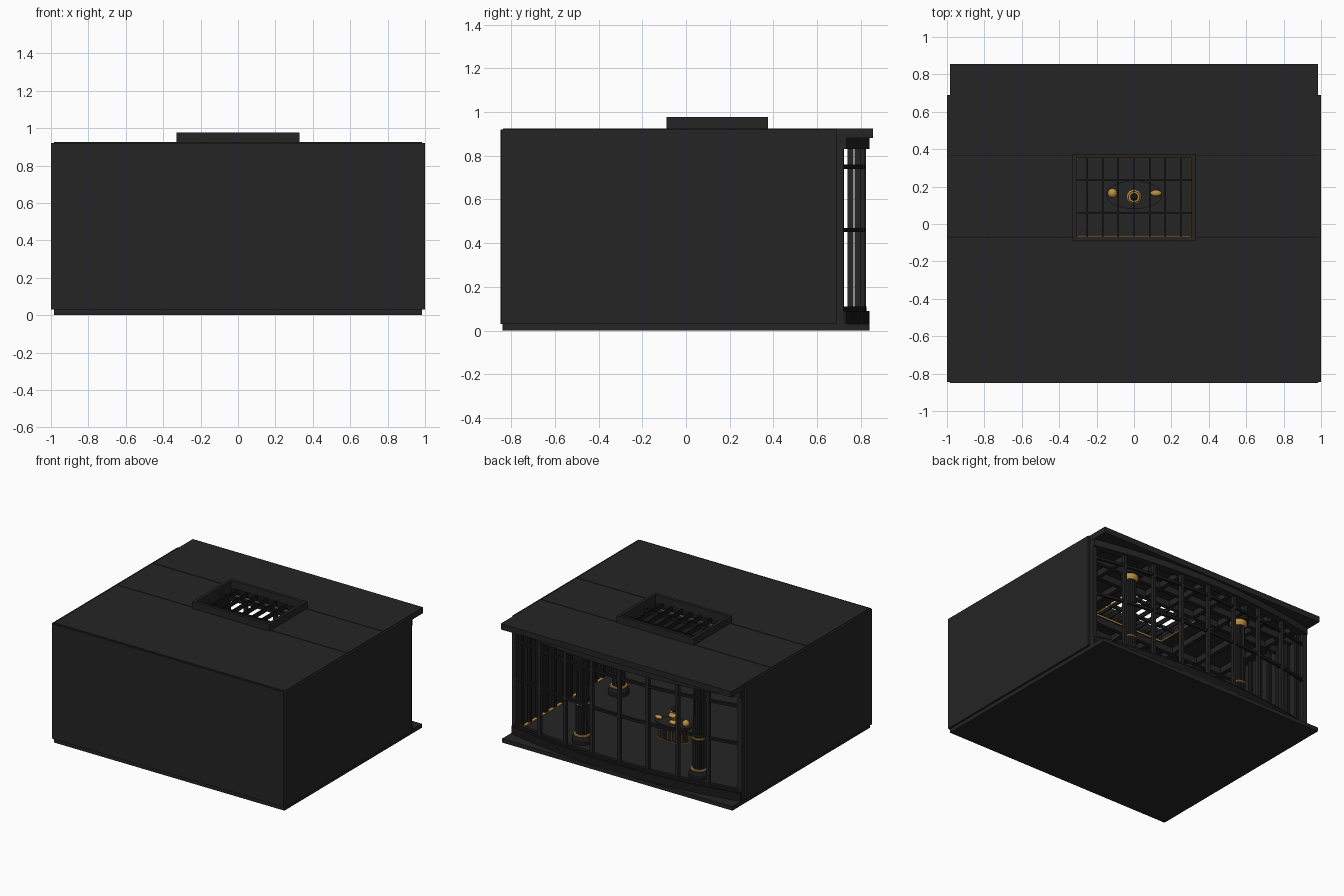
import bpy, bmesh, math
from mathutils import Matrix

old = bpy.data.objects.get("Cube")
if old:
    bpy.data.objects.remove(old, do_unlink=True)


def material(name, rgb):
    m = bpy.data.materials.new(name)
    m.use_nodes = True
    m.diffuse_color = (*rgb, 1)
    m.node_tree.nodes["Principled BSDF"].inputs["Base Color"].default_value = (*rgb, 1)
    return m


CHARCOAL = material("charcoal", (0.018, 0.018, 0.018))
BLACK = material("soft_black", (0.010, 0.010, 0.010))
GOLD = material("gold", (0.52, 0.28, 0.06))


def finish(name, bm, mat, smooth=False):
    bmesh.ops.recalc_face_normals(bm, faces=bm.faces)
    me = bpy.data.meshes.new(name)
    bm.to_mesh(me)
    bm.free()
    me.materials.append(mat)
    ob = bpy.data.objects.new(name, me)
    bpy.context.collection.objects.link(ob)
    if smooth:
        bpy.ops.object.select_all(action='DESELECT')
        ob.select_set(True)
        bpy.context.view_layer.objects.active = ob
        bpy.ops.object.shade_smooth_by_angle()
    return ob


def boxes(name, mat, *spans):
    """Each span is x0, x1, y0, y1, z0, z1."""
    bm = bmesh.new()
    for x0, x1, y0, y1, z0, z1 in spans:
        m = Matrix.Translation(((x0 + x1) / 2, (y0 + y1) / 2, (z0 + z1) / 2))
        m = m @ Matrix.Diagonal((x1 - x0, y1 - y0, z1 - z0, 1))
        bmesh.ops.create_cube(bm, size=1, matrix=m)
    return finish(name, bm, mat)


def lathe(name, mat, profile, centre, scale=(1, 1), sides=32, flute=0):
    """Turn radius/height pairs into a closed solid; flute dents every other side."""
    bm = bmesh.new()
    rings = []
    for r, z in profile:
        ring = []
        for i in range(sides):
            a = math.tau * i / sides
            q = r * (1 - flute * (i % 2))
            ring.append(bm.verts.new((centre[0] + q * math.cos(a) * scale[0],
                                      centre[1] + q * math.sin(a) * scale[1], z)))
        rings.append(ring)
    for a, b in zip(rings, rings[1:]):
        for i in range(sides):
            j = (i + 1) % sides
            bm.faces.new((a[i], a[j], b[j], b[i]))
    bm.faces.new(rings[0])
    bm.faces.new(rings[-1])
    return finish(name, bm, mat, smooth=not flute)


def ball(name, mat, centre, radii):
    bm = bmesh.new()
    m = Matrix.Translation(centre) @ Matrix.Diagonal((*radii, 1))
    bmesh.ops.create_uvsphere(bm, u_segments=20, v_segments=12, radius=1, matrix=m)
    return finish(name, bm, mat, smooth=True)


def bow(x):
    return 0.70 + 0.11 * (1 - x * x)


def bowed_band(name, mat, inner, outer, z0, z1, half=0.98, steps=32):
    """Rectangular section swept along the bowed back."""
    bm = bmesh.new()
    sections = []
    for i in range(steps + 1):
        x = half * (2 * i / steps - 1)
        y = bow(x)
        sections.append([bm.verts.new((x, y + o, z)) for o, z in
                         ((inner, z0), (outer, z0), (outer, z1), (inner, z1))])
    for a, b in zip(sections, sections[1:]):
        for i in range(4):
            j = (i + 1) % 4
            bm.faces.new((a[i], a[j], b[j], b[i]))
    bm.faces.new(sections[0])
    bm.faces.new(sections[-1])
    return finish(name, bm, mat)


# Shell
boxes("floor_slab", CHARCOAL, (-0.985, 0.985, -0.84, 0.84, 0, 0.03))
boxes("front_wall", CHARCOAL, (-0.985, 0.985, -0.85, -0.835, 0.03, 0.92))
for side, s in (("left", 1), ("right", -1)):
    xs = sorted((s * 0.985, s))
    boxes(side + "_wall", CHARCOAL, (*xs, -0.845, 0.69, 0.03, 0.92))
    # Slats and picture rail on the inner side of each wall
    inner = sorted((s * 0.965, s * 0.985))
    boxes(side + "_wall_slats", BLACK,
          *[(*inner, -0.7 + 0.1 * i, -0.67 + 0.1 * i, 0.03, 0.88) for i in range(14)])
    boxes(side + "_wall_gold_skirting", GOLD,
          (*sorted((s * 0.962, s * 0.985)), -0.83, 0.66, 0.034, 0.04))

# Roof slabs around the skylight opening, with narrow shadow seams
boxes("roof_front", CHARCOAL, (-0.985, 0.985, -0.838, -0.074, 0.88, 0.925))
boxes("roof_back", CHARCOAL, (-0.985, 0.985, 0.369, 0.855, 0.88, 0.925))
boxes("roof_sides", CHARCOAL, (-0.985, -0.31, -0.068, 0.363, 0.88, 0.925),
      (0.31, 0.985, -0.068, 0.363, 0.88, 0.925))
boxes("roof_seams", BLACK, (-0.985, 0.985, -0.074, -0.068, 0.88, 0.922),
      (-0.985, 0.985, 0.363, 0.369, 0.88, 0.922))

# Skylight curb, gold lining and glazing bars
boxes("skylight_curb", CHARCOAL,
      (-0.33, 0.33, -0.09, -0.068, 0.92, 0.978), (-0.33, 0.33, 0.353, 0.375, 0.92, 0.978),
      (-0.33, -0.308, -0.068, 0.353, 0.92, 0.978), (0.308, 0.33, -0.068, 0.353, 0.92, 0.978))
boxes("skylight_gold_lining", GOLD,
      (-0.304, 0.304, -0.066, -0.061, 0.87, 0.88), (-0.304, 0.304, 0.346, 0.351, 0.87, 0.88),
      (-0.304, -0.299, -0.06, 0.345, 0.87, 0.88), (0.299, 0.304, -0.06, 0.345, 0.87, 0.88))
boxes("skylight_bars", BLACK,
      *[(x - 0.004, x + 0.004, -0.068, 0.353, 0.89, 0.925)
        for x in [0.083 * i for i in range(-3, 4)]],
      *[(-0.308, 0.308, y - 0.004, y + 0.004, 0.89, 0.92) for y in (0.06, 0.235)])

# Coffered ceiling beams, broken around the skylight
beams = []
for y in (-0.65, -0.45, -0.25, -0.1, 0.39, 0.55):
    beams.append((-0.98, 0.98, y - 0.015, y + 0.015, 0.83, 0.88))
for i in range(-4, 5):
    x = 0.22 * i
    if abs(x) > 0.31:
        beams.append((x - 0.015, x + 0.015, -0.83, 0.70, 0.835, 0.88))
    else:
        beams.append((x - 0.015, x + 0.015, -0.83, -0.09, 0.835, 0.88))
        beams.append((x - 0.015, x + 0.015, 0.38, 0.75, 0.835, 0.88))
boxes("ceiling_beams", CHARCOAL, *beams)

# Bowed back window
bowed_band("window_sill", BLACK, -0.03, 0.03, 0.03, 0.09)
bowed_band("window_bottom_frame", BLACK, -0.015, 0.015, 0.09, 0.11)
bowed_band("window_gold_trim", GOLD, -0.036, -0.03, 0.082, 0.092)
bowed_band("window_header", CHARCOAL, -0.03, 0.03, 0.83, 0.88)
for z, name in ((0.46, "middle"), (0.75, "upper")):
    bowed_band("window_rail_" + name, BLACK, -0.01, 0.01, z - 0.01, z + 0.01)
boxes("window_mullions", CHARCOAL,
      *[(x - 0.012, x + 0.012, bow(x) - 0.014, bow(x) + 0.014, 0.09, 0.84)
        for x in [0.24 * i for i in range(-4, 5)]])
boxes("window_end_posts", CHARCOAL,
      *[(x - 0.015, x + 0.015, 0.68, 0.72, 0.03, 0.88) for x in (-0.968, 0.968)])

# Fluted columns with gold collars
for row, cx, cy in (("back", 0.5, 0.55), ("front", 0.75, -0.25)):
    for side, s in (("left", 1), ("right", -1)):
        c = (s * cx, cy)
        n = row + "_" + side + "_column"
        lathe(n + "_shaft", CHARCOAL, [(0.05, 0.03), (0.045, 0.88)], c, flute=0.12)
        lathe(n + "_base", BLACK, [(0.075, 0.03), (0.075, 0.06), (0.06, 0.085)], c)
        lathe(n + "_base_ring", GOLD, [(0.06, 0.085), (0.064, 0.091), (0.06, 0.097)], c)
        lathe(n + "_band", GOLD, [(0.052, 0.325), (0.055, 0.331), (0.052, 0.337)], c)
        lathe(n + "_capital", GOLD, [(0.048, 0.79), (0.06, 0.81), (0.06, 0.83)], c)
        lathe(n + "_abacus", BLACK, [(0.07, 0.83), (0.075, 0.88)], c)

# Oval display counter with gold ribs and ornaments
mid = (0, 0.155)
oval = (1, 0.5)
lathe("counter_body", BLACK, [(0.135, 0.03), (0.12, 0.05), (0.13, 0.14)], mid, oval)
lathe("counter_top", CHARCOAL, [(0.14, 0.14), (0.15, 0.148), (0.15, 0.158)], mid, oval)
lathe("counter_gold_foot", GOLD, [(0.138, 0.032), (0.138, 0.036)], mid, oval)
ribs = []
for i in range(28):
    a = math.tau * i / 28
    x, y = 0.131 * math.cos(a), mid[1] + 0.0655 * math.sin(a)
    ribs.append((x - 0.002, x + 0.002, y - 0.002, y + 0.002, 0.05, 0.138))
boxes("counter_gold_ribs", GOLD, *ribs)
lathe("centre_urn", GOLD, [(0.035, 0.158), (0.015, 0.175), (0.04, 0.21), (0.025, 0.235),
                           (0.03, 0.242)], (0, 0.145))
ball("centre_finial", BLACK, (0, 0.145, 0.255), (0.02, 0.02, 0.022))
ball("side_globe", GOLD, (-0.115, 0.165, 0.185), (0.026, 0.026, 0.026))
ball("side_bowl", GOLD, (0.118, 0.165, 0.172), (0.03, 0.017, 0.014))
